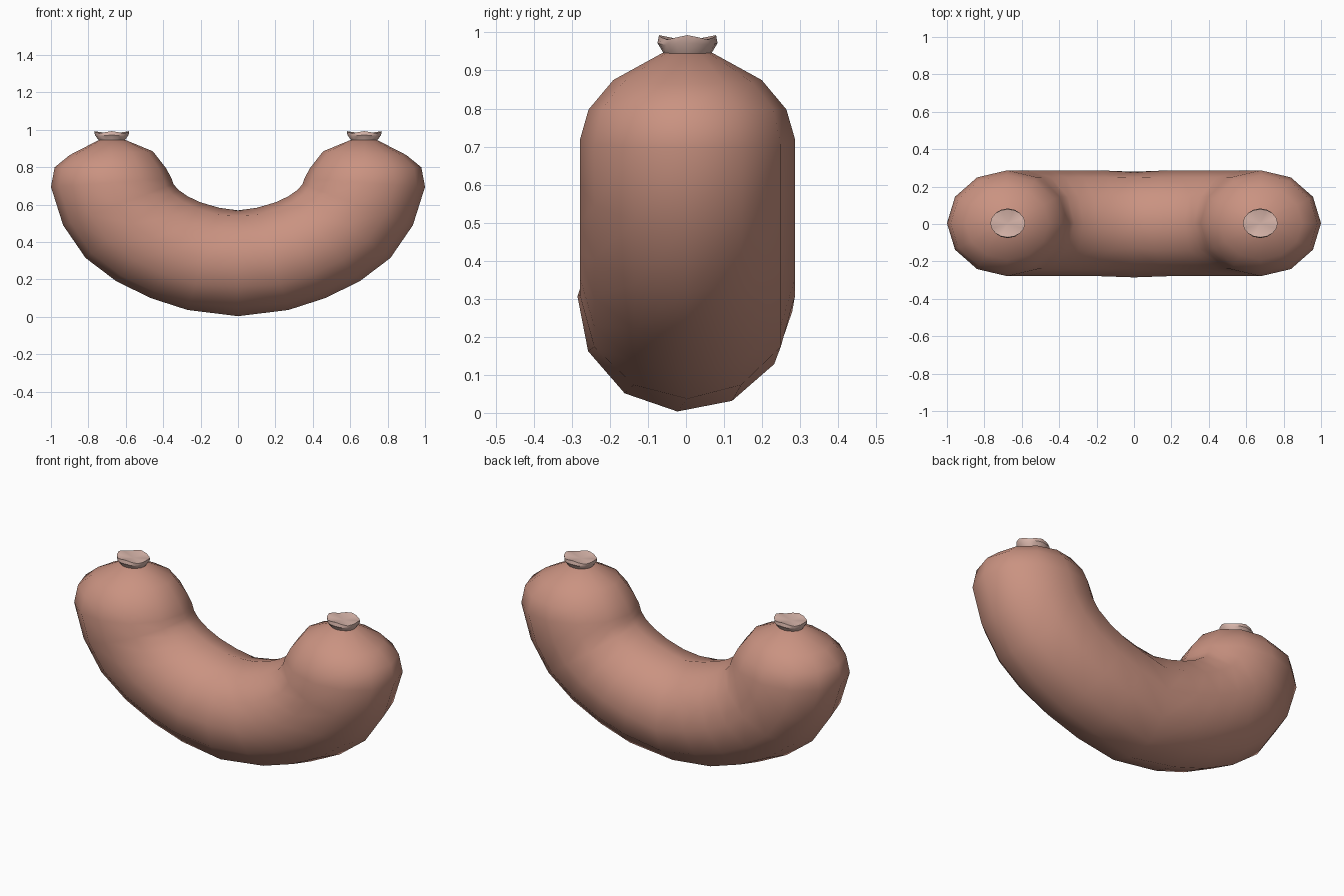
import bpy, bmesh, math
from mathutils import Vector

if "Cube" in bpy.data.objects:
    bpy.data.objects.remove(bpy.data.objects["Cube"])


def material(name, rgb):
    m = bpy.data.materials.new(name)
    m.diffuse_color = (*rgb, 1)
    m.use_nodes = True
    m.node_tree.nodes["Principled BSDF"].inputs["Base Color"].default_value = m.diffuse_color
    return m


skin = material("sausage skin", (0.59, 0.29, 0.22))
tip = material("pale tip", (0.68, 0.46, 0.40))


def loft(name, rings, mat, start_cap, end_centre, angle):
    """Skin a list of rings, fan the end to a centre point, mirror across x."""
    bm = bmesh.new()
    loops = [[bm.verts.new(p) for p in r] for r in rings]
    n = len(loops[0])
    for a, b in zip(loops, loops[1:]):
        for i in range(n):
            j = (i + 1) % n
            bm.faces.new((a[i], a[j], b[j], b[i]))
    if start_cap:
        bm.faces.new(loops[0][::-1])
    c = bm.verts.new(end_centre)
    for i in range(n):
        bm.faces.new((loops[-1][i], loops[-1][(i + 1) % n], c))
    bmesh.ops.recalc_face_normals(bm, faces=bm.faces)
    # An open tube's outward side is checked at the end cap, which faces up
    bm.normal_update()
    if c.link_faces[0].normal.z < 0:
        bmesh.ops.reverse_faces(bm, faces=bm.faces)
    me = bpy.data.meshes.new(name)
    bm.to_mesh(me)
    bm.free()
    me.materials.append(mat)
    ob = bpy.data.objects.new(name, me)
    bpy.context.collection.objects.link(ob)
    bpy.context.view_layer.objects.active = ob
    ob.select_set(True)
    bpy.ops.object.shade_smooth_by_angle(angle=math.radians(angle))
    ob.select_set(False)
    mirror = ob.modifiers.new("mirror", 'MIRROR')
    mirror.use_clip = True
    return ob


# Sausage body: inner x, z, outer x, z, half depth for each ring of one half
sections = [
    (0.00, 0.57, 0.00, 0.003, 0.283),
    (0.10, 0.583, 0.27, 0.037, 0.283),
    (0.20, 0.612, 0.465, 0.10, 0.283),
    (0.27, 0.645, 0.65, 0.19, 0.283),
    (0.32, 0.68, 0.815, 0.315, 0.283),
    (0.345, 0.71, 0.935, 0.49, 0.283),
    (0.355, 0.74, 1.00, 0.695, 0.283),
    (0.385, 0.795, 0.98, 0.80, 0.26),
    (0.455, 0.885, 0.90, 0.865, 0.195),
    (0.605, 0.947, 0.745, 0.945, 0.066),
]
body_rings = []
for k, (ix, iz, ox, oz, ry) in enumerate(sections):
    inner, outer = Vector((ix, 0, iz)), Vector((ox, 0, oz))
    mid, half = (inner + outer) / 2, (outer - inner) / 2
    twist = math.radians(-4) if k == 0 else 0      # slight twist at the middle
    shift = -0.003 if k == 0 else 0.004
    ring = []
    for i in range(12):
        a = i * math.tau / 12 + twist
        ring.append(mid + half * math.cos(a) + Vector((0, ry * math.sin(a) + shift, 0)))
    body_rings.append(ring)
loft("sausage_body", body_rings, skin, False, (0.675, 0.004, 0.947), 80)


# Flared wavy tips at both ends
def tip_ring(rx, ry, z, wave):
    return [(0.675 + rx * math.cos(a), 0.004 + ry * math.sin(a), z + wave * math.cos(4 * a))
            for a in (i * math.tau / 16 for i in range(16))]


loft("casing_tips", [tip_ring(0.066, 0.06, 0.935, 0),
                     tip_ring(0.072, 0.064, 0.947, 0),
                     tip_ring(0.090, 0.079, 0.970, 0.002),
                     tip_ring(0.093, 0.075, 0.987, 0.006)],
     tip, True, (0.675, 0.004, 0.978), 40)
